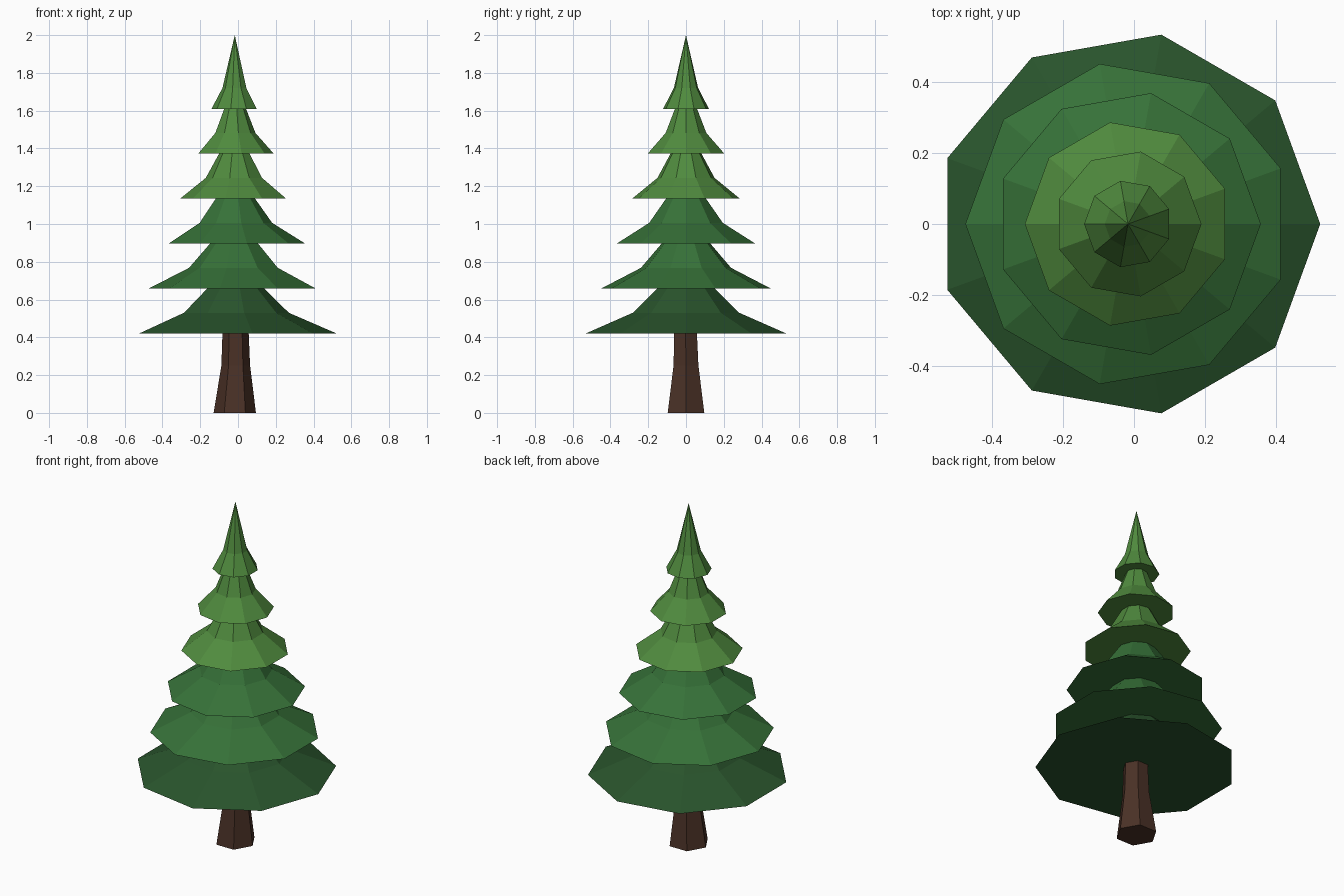
import bpy, bmesh, math

if "Cube" in bpy.data.objects:
    bpy.data.objects.remove(bpy.data.objects["Cube"])

AXIS_X = -0.017  # tree axis, so the uneven nonagon tiers are centred


def material(name, rgb255):
    lin = [((c / 255 + 0.055) / 1.055) ** 2.4 for c in rgb255]
    m = bpy.data.materials.new(name)
    m.diffuse_color = (*lin, 1)
    m.use_nodes = True
    m.node_tree.nodes["Principled BSDF"].inputs["Base Color"].default_value = m.diffuse_color
    return m


def loft(name, sides, rings, turn, mat):
    """Flat-faced solid from rings of (radius, z, dx, dy); radius 0 is a point."""
    bm = bmesh.new()
    loops = []
    for r, z, dx, dy in rings:
        n = sides if r > 0 else 1
        loops.append([bm.verts.new((AXIS_X + dx + r * math.cos(turn + math.tau * i / sides),
                                    dy + r * math.sin(turn + math.tau * i / sides), z))
                      for i in range(n)])
    for a, b in zip(loops, loops[1:]):
        for i in range(sides):
            j = (i + 1) % sides
            if len(b) == 1:
                bm.faces.new((a[i], a[j], b[0]))
            else:
                bm.faces.new((a[i], a[j], b[j], b[i]))
    bm.faces.new(loops[0][::-1])
    if len(loops[-1]) > 1:
        bm.faces.new(loops[-1])
    bmesh.ops.recalc_face_normals(bm, faces=bm.faces)
    mesh = bpy.data.meshes.new(name)
    bm.to_mesh(mesh)
    bm.free()
    mesh.materials.append(mat)
    ob = bpy.data.objects.new(name, mesh)
    bpy.context.collection.objects.link(ob)
    return ob


bark = material("bark brown", (74, 49, 38))
dark = material("dark green", (41, 84, 44))
mid = material("mid green", (54, 113, 56))
light = material("light green", (80, 139, 62))

# Trunk: flared hexagonal column
loft("trunk", 6, [(0.112, 0, 0, 0), (0.076, 0.25, 0.005, 0), (0.068, 0.46, 0.004, -0.003)],
     0, bark)

# Foliage: six flared nine-sided tiers, alternately turned by half a side
colours = [dark, mid, mid, light, light, light]
for k, mat in enumerate(colours):
    z = 0.42 + 0.238 * k
    r = 0.54 - 0.0834 * k
    loft(f"foliage_tier_{k + 1}", 9,
         [(r, z, 0, 0), (r * 0.53, z + 0.11, 0, 0), (0, z + 0.39, 0, 0)],
         math.radians(20) * (k % 2), mat)
